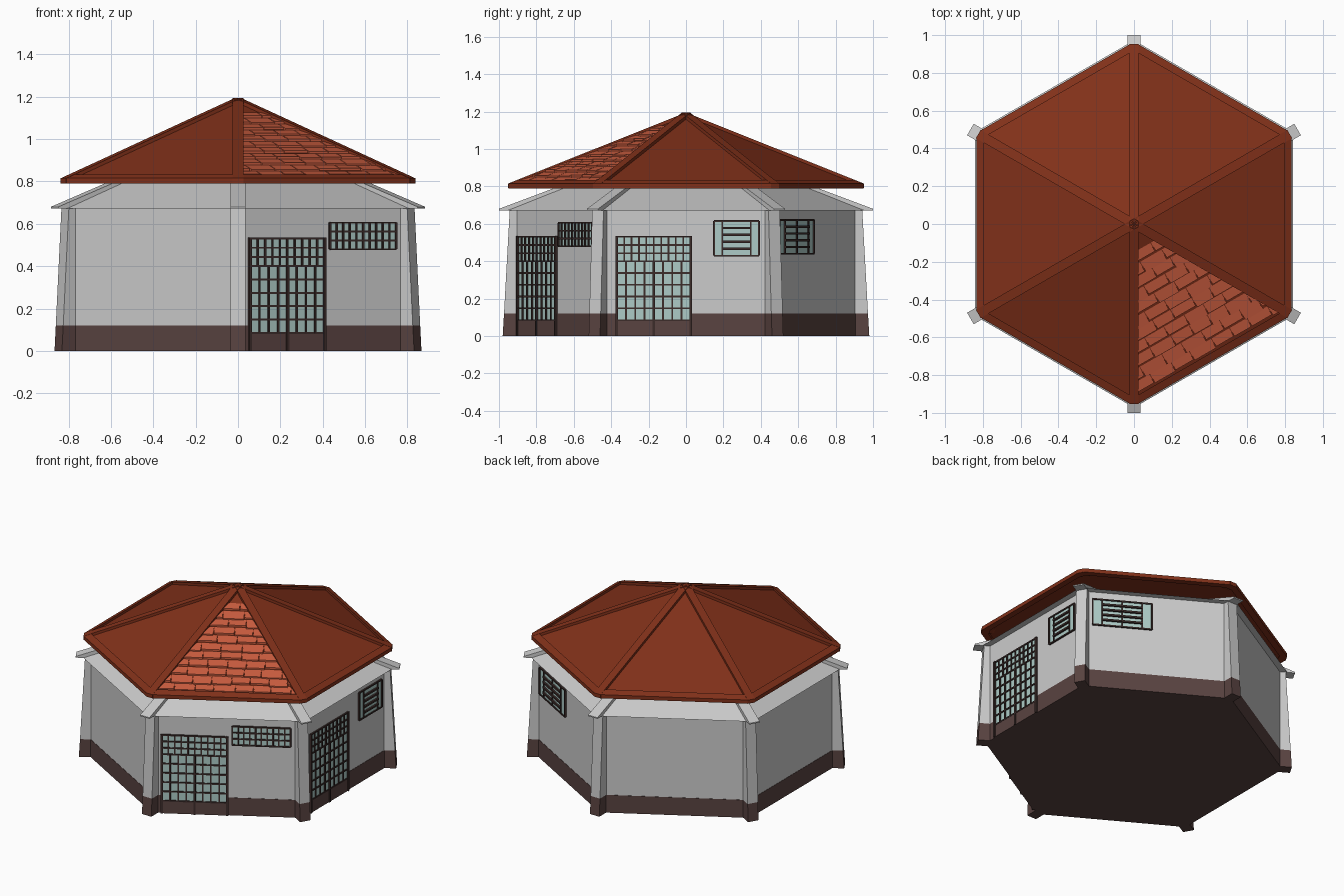
import bpy, bmesh, math, random
from mathutils import Matrix, Vector

if "Cube" in bpy.data.objects:
    bpy.data.objects.remove(bpy.data.objects["Cube"])

random.seed(4)
C30 = math.cos(math.radians(30))
WALL = 0.925 * C30                       # distance from centre to wall face
CORNERS = [30 + 60 * k for k in range(6)]


def material(name, rgb):
    m = bpy.data.materials.new(name)
    m.diffuse_color = (*rgb, 1)
    m.use_nodes = True
    m.node_tree.nodes["Principled BSDF"].inputs["Base Color"].default_value = m.diffuse_color
    return m


ROOF = material("roof_red", (0.22, 0.03, 0.01))
TILE = material("tile_orange", (0.6, 0.11, 0.05))
BROWN = material("plinth_brown", (0.1, 0.056, 0.052))
FRAME = material("frame_dark", (0.045, 0.025, 0.023))
GLASS = material("glass", (0.42, 0.6, 0.57))


def rot(deg):
    return Matrix.Rotation(math.radians(deg), 4, 'Z')


def finish(bm, name, mat=None):
    bmesh.ops.recalc_face_normals(bm, faces=bm.faces)
    me = bpy.data.meshes.new(name)
    bm.to_mesh(me)
    bm.free()
    ob = bpy.data.objects.new(name, me)
    bpy.context.collection.objects.link(ob)
    if mat:
        me.materials.append(mat)
    return ob


def hexagon(name, r1, r2, z1, z2, mat=None):
    """Six-sided frustum with corners on the y axis."""
    bpy.ops.mesh.primitive_cone_add(vertices=6, radius1=r1, radius2=r2,
                                    depth=z2 - z1, location=(0, 0, (z1 + z2) / 2))
    ob = bpy.context.object
    ob.name = name
    if mat:
        ob.data.materials.append(mat)


def radial_prisms(name, profile, width, mat=None):
    """Extrude an (r, z) profile sideways and repeat it at all six corners."""
    bm = bmesh.new()
    for a in CORNERS:
        m = rot(a)
        n = len(profile)
        sides = [[bm.verts.new(m @ Vector((r, s * width / 2, z))) for r, z in profile]
                 for s in (-1, 1)]
        for s in sides:
            bm.faces.new(s)
        for i in range(n):
            j = (i + 1) % n
            bm.faces.new((sides[0][i], sides[0][j], sides[1][j], sides[1][i]))
    return finish(bm, name, mat)


def hull8(bm, pts):
    """Box-like solid from four bottom and four top points."""
    v = [bm.verts.new(p) for p in pts]
    for f in ((3, 2, 1, 0), (4, 5, 6, 7), (0, 1, 5, 4), (1, 2, 6, 5), (2, 3, 7, 6), (3, 0, 4, 7)):
        bm.faces.new([v[i] for i in f])


def wall_box(bm, a, s0, s1, z0, z1, out):
    """Box on the wall facing angle a, spanning s along it."""
    m, x0, x1 = rot(a), WALL - 0.01, WALL + out
    hull8(bm, [m @ Vector((x, s, z)) for z in (z0, z1)
               for x, s in ((x0, s0), (x1, s0), (x1, s1), (x0, s1))])


def pane(name, a, s0, s1, z0, z1):
    bm = bmesh.new()
    wall_box(bm, a, s0, s1, z0, z1, 0.004)
    finish(bm, name, GLASS)


def bars(bm, a, s0, s1, z0, z1, cols, rows, w=0.009, out=0.011):
    for i in range(cols + 1):
        s = s0 + (s1 - s0) * i / cols
        wall_box(bm, a, s - w / 2, s + w / 2, z0, z1, out)
    for i in range(rows + 1):
        z = z0 + (z1 - z0) * i / rows
        wall_box(bm, a, s0, s1, z - w / 2, z + w / 2, out - 0.001)


def door(name, a, s0, s1):
    pane(name + "_glass", a, s0, s1, 0.08, 0.53)
    bm = bmesh.new()
    mid = (s0 + s1) / 2
    bars(bm, a, s0, s1, 0.085, 0.40, 8, 5)
    bars(bm, a, s0, s1, 0.40, 0.53, 10, 3)
    for s in (s0, mid, s1):
        wall_box(bm, a, s - 0.007, s + 0.007, 0, 0.40 if s == mid else 0.535, 0.014)
    finish(bm, name + "_grille", FRAME)
    bm = bmesh.new()
    wall_box(bm, a, s0, s1, 0, 0.085, 0.008)
    finish(bm, name + "_kick_panel", BROWN)


def louvre_window(name, a, s0, s1, z0, z1, side, centre):
    pane(name + "_glass", a, s0, s1, z0, z1)
    bm = bmesh.new()
    bars(bm, a, s0, s1, z0, z1, 1, 1)
    for s in [s0 + side, s1 - side] + ([(s0 + s1) / 2] if centre else []):
        wall_box(bm, a, s - 0.004, s + 0.004, z0, z1, 0.011)
    for i in range(4):
        z = z0 + (z1 - z0) * (0.2 + 0.2 * i)
        wall_box(bm, a, s0 + side, s1 - side, z - 0.006, z + 0.006, 0.016)
    finish(bm, name + "_frame", FRAME)


# Walls, plinth and sloping grey eaves
hexagon("plinth", 0.927, 0.927, 0, 0.12, BROWN)
hexagon("walls", 0.925, 0.925, 0.12, 0.675)
hexagon("eaves", 0.972, 0.65, 0.672, 0.80)

# Leaning corner columns with brown feet and flared caps
radial_prisms("column_feet", [(0.86, 0), (0.98, 0), (0.973, 0.12), (0.86, 0.12)], 0.07, BROWN)
radial_prisms("columns", [(0.86, 0.12), (0.973, 0.12), (0.942, 0.68), (0.86, 0.68)], 0.07)
radial_prisms("column_caps", [(0.60, 0.68), (0.94, 0.672), (1.0, 0.672), (1.0, 0.680),
                              (0.68, 0.80), (0.60, 0.80)], 0.07)

# Roof panels and raised hip ridges
hexagon("roof_panels", 0.95, 0, 0.804, 1.182, ROOF)
radial_prisms("roof_ridges", [(0.952, 0.79), (0.952, 0.815), (0, 1.195), (0, 1.15), (0.88, 0.80)],
              0.05, ROOF)

# Rim around the roof, with clipped corners
bm = bmesh.new()
rings = []
for r, z in ((0.964, 0.79), (0.964, 0.815), (0.918, 0.833), (0.918, 0.79)):
    rings.append([bm.verts.new(rot(a) @ Vector((r - 0.0144, t, z)))
                  for a in CORNERS for t in (-0.025, 0.025)])
for i in range(4):
    p, q = rings[i], rings[(i + 1) % 4]
    for k in range(12):
        n = (k + 1) % 12
        bm.faces.new((p[k], p[n], q[n], q[k]))
finish(bm, "roof_rim", ROOF)

# Overlapping tiles on the front right panel
bm = bmesh.new()
m = rot(-60)
rows, top, bottom = 11, 0.13, 0.79
step = (bottom - top) / rows
for i in range(rows):
    x0 = top + i * step
    reach = (x0 + step) / 1.732 - 0.026
    s = -reach - (0.06 if i % 2 else 0)
    while s < reach:
        e = s + 0.12 + random.uniform(-0.015, 0.015)
        x1 = x0 + step + random.uniform(-0.012, 0.006)
        lim = [x / 1.732 - 0.026 for x in (x0, x1)]
        c = [(x0, s, 0), (x1, s, 1), (x1, e - 0.004, 1), (x0, e - 0.004, 0)]
        c = [(x, max(-lim[k], min(lim[k], t)), k) for x, t, k in c]
        if c[2][1] - c[1][1] > 0.01:
            hull8(bm, [m @ Vector((x, t, 1.182 - 0.46 * x + h))
                       for lift in (0, 1)
                       for x, t, k in c
                       for h in [(0.004 + 0.008 * k) if lift else -0.006]])
        s = e
finish(bm, "roof_tiles", TILE)

# Doors and windows
door("front_door", -60, -0.40, 0.005)
door("side_door", 0, -0.37, 0.025)
pane("front_window_glass", -60, 0.035, 0.395, 0.48, 0.605)
bm = bmesh.new()
bars(bm, -60, 0.035, 0.395, 0.48, 0.605, 10, 3)
finish(bm, "front_window_grille", FRAME)
louvre_window("side_window", 0, 0.15, 0.39, 0.43, 0.615, 0.045, False)
louvre_window("back_window", 60, -0.40, -0.03, 0.44, 0.62, 0.06, True)
